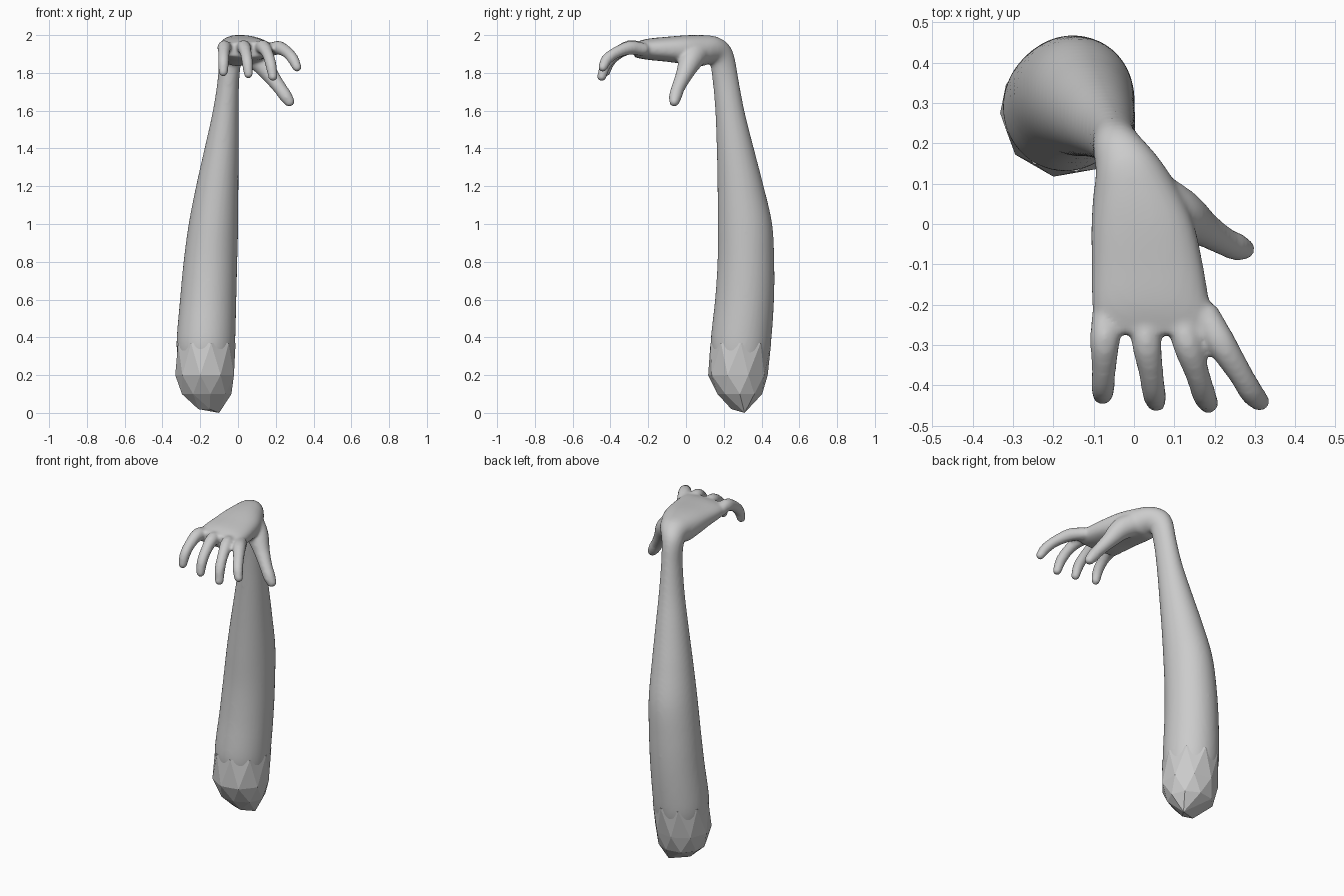
import bpy, bmesh
from math import sin, cos, pi, radians, copysign
from mathutils import Vector, Matrix

if "Cube" in bpy.data.objects:
    bpy.data.objects.remove(bpy.data.objects["Cube"])


def spline(rows, steps):
    """Catmull-Rom through rows of numbers of any length."""
    rows = [Vector(r) for r in rows]
    pts = [rows[0] * 2 - rows[1]] + rows + [rows[-1] * 2 - rows[-2]]
    out = []
    for i in range(1, len(pts) - 2):
        a, b, c, d = pts[i - 1:i + 3]
        for k in range(steps):
            t = k / steps
            out.append(0.5 * (2 * b + (c - a) * t + (2 * a - 5 * b + 4 * c - d) * t * t
                              + (3 * b - a - 3 * c + d) * t ** 3))
    return out + [rows[-1]]


def spow(v, e):
    return copysign(abs(v) ** e, v)


def loft(bm, rows, sides=40):
    """Rows: centre x y z, half width, half depth, pitch, yaw, roundness."""
    rings = []
    for x, y, z, a, b, pitch, yaw, e in rows:
        p, w = radians(pitch), radians(yaw)
        u = Vector((cos(w), sin(w), 0))
        v = Vector((-sin(w) * cos(p), cos(w) * cos(p), sin(p)))
        ring = []
        for i in range(sides):
            t = 2 * pi * i / sides
            co = Vector((x, y, z)) + u * a * spow(cos(t), e) + v * b * spow(sin(t), e)
            ring.append(bm.verts.new(co))
        rings.append(ring)
    for r, s in zip(rings, rings[1:]):
        for i in range(sides):
            j = (i + 1) % sides
            bm.faces.new((r[i], r[j], s[j], s[i]))
    bm.faces.new(rings[0][::-1])
    bm.faces.new(rings[-1])


def digit(bm, rows):
    """Finger as a dense chain of balls, fused later by the remesh."""
    for x, y, z, r in spline(rows, 7):
        bmesh.ops.create_icosphere(bm, subdivisions=3, radius=r,
                                   matrix=Matrix.Translation((x, y, z)))


def add_object(name, bm):
    mesh = bpy.data.meshes.new(name)
    bmesh.ops.recalc_face_normals(bm, faces=bm.faces)
    bm.to_mesh(mesh)
    bm.free()
    ob = bpy.data.objects.new(name, mesh)
    bpy.context.collection.objects.link(ob)
    return ob


# Forearm, bent wrist and palm as one sweep
bm = bmesh.new()
loft(bm, spline([
    (-0.171, 0.287, 0.27, 0.146, 0.145, 0, 0, 1),
    (-0.170, 0.291, 0.38, 0.155, 0.160, 0, 0, 1),
    (-0.158, 0.310, 0.60, 0.149, 0.156, 0, 0, 1),
    (-0.146, 0.317, 0.80, 0.142, 0.150, 0, 0, 1),
    (-0.130, 0.312, 1.00, 0.131, 0.144, 0, 0, 1),
    (-0.110, 0.289, 1.20, 0.112, 0.122, 0, 0, 1),
    (-0.087, 0.261, 1.40, 0.090, 0.098, 0, 0, 1),
    (-0.065, 0.232, 1.60, 0.068, 0.077, 0, 0, 1),
    (-0.050, 0.208, 1.77, 0.057, 0.068, 8, 5, 1),
    (-0.040, 0.187, 1.88, 0.062, 0.070, 35, 15, 1),
    (-0.018, 0.145, 1.915, 0.079, 0.077, 65, 15, 0.95),
    (0.000, 0.085, 1.918, 0.103, 0.082, 88, 10, 0.88),
    (0.020, 0.000, 1.922, 0.126, 0.077, 90, 4, 0.84),
    (0.033, -0.100, 1.925, 0.138, 0.066, 90, 0, 0.82),
    (0.042, -0.200, 1.925, 0.146, 0.056, 90, 0, 0.82),
    (0.055, -0.272, 1.922, 0.150, 0.040, 90, 0, 0.82)], 6))

# Four curled fingers: base x, tip x, tip y, tip z
for bx, tx, ty, tz in [(-0.070, -0.078, -0.425, 1.805), (0.022, 0.055, -0.442, 1.795),
                       (0.113, 0.185, -0.446, 1.780), (0.180, 0.312, -0.440, 1.830)]:
    rows = []
    for f, g, h, r in [(0, 0, 0.0, 0.036), (0.28, 0.32, -0.08, 0.037), (0.62, 0.66, 0.18, 0.031),
                       (0.85, 0.90, 0.56, 0.030), (1, 1, 1, 0.025)]:
        rows.append((bx + (tx - bx) * f, -0.23 + (ty + 0.23) * g, 1.925 + (tz - 1.925) * h, r))
    digit(bm, rows)

# Thumb and its fleshy base
digit(bm, [(0.055, 0.06, 1.905, 0.068), (0.115, 0.025, 1.865, 0.062), (0.170, -0.010, 1.79, 0.045),
           (0.222, -0.042, 1.72, 0.036), (0.250, -0.055, 1.68, 0.035), (0.272, -0.062, 1.648, 0.028)])

arm = add_object("arm_and_hand", bm)
rem = arm.modifiers.new("fuse", 'REMESH')
rem.mode = 'VOXEL'
rem.voxel_size = 0.009
rem.use_smooth_shade = True
smooth = arm.modifiers.new("soften", 'SMOOTH')
smooth.factor = 0.5
smooth.iterations = 8

# Faceted rounded stump at the elbow end: z, centre x, centre y, radii, twist
bm = bmesh.new()
sides = 9
for z, x, y, rx, ry, twist in [(0.37, -0.170, 0.290, 0.157, 0.163, 0.0),
                               (0.20, -0.172, 0.275, 0.160, 0.160, 0.5),
                               (0.10, -0.170, 0.285, 0.135, 0.120, 0.0)]:
    for i in range(sides):
        t = 2 * pi * (i + twist) / sides
        bm.verts.new((x + rx * cos(t), y + ry * sin(t), z))
for co in [(-0.21, 0.26, 0.02), (-0.10, 0.31, 0.0), (-0.15, 0.24, 0.02)]:
    bm.verts.new(co)
bmesh.ops.convex_hull(bm, input=bm.verts)
add_object("elbow_stump", bm)
